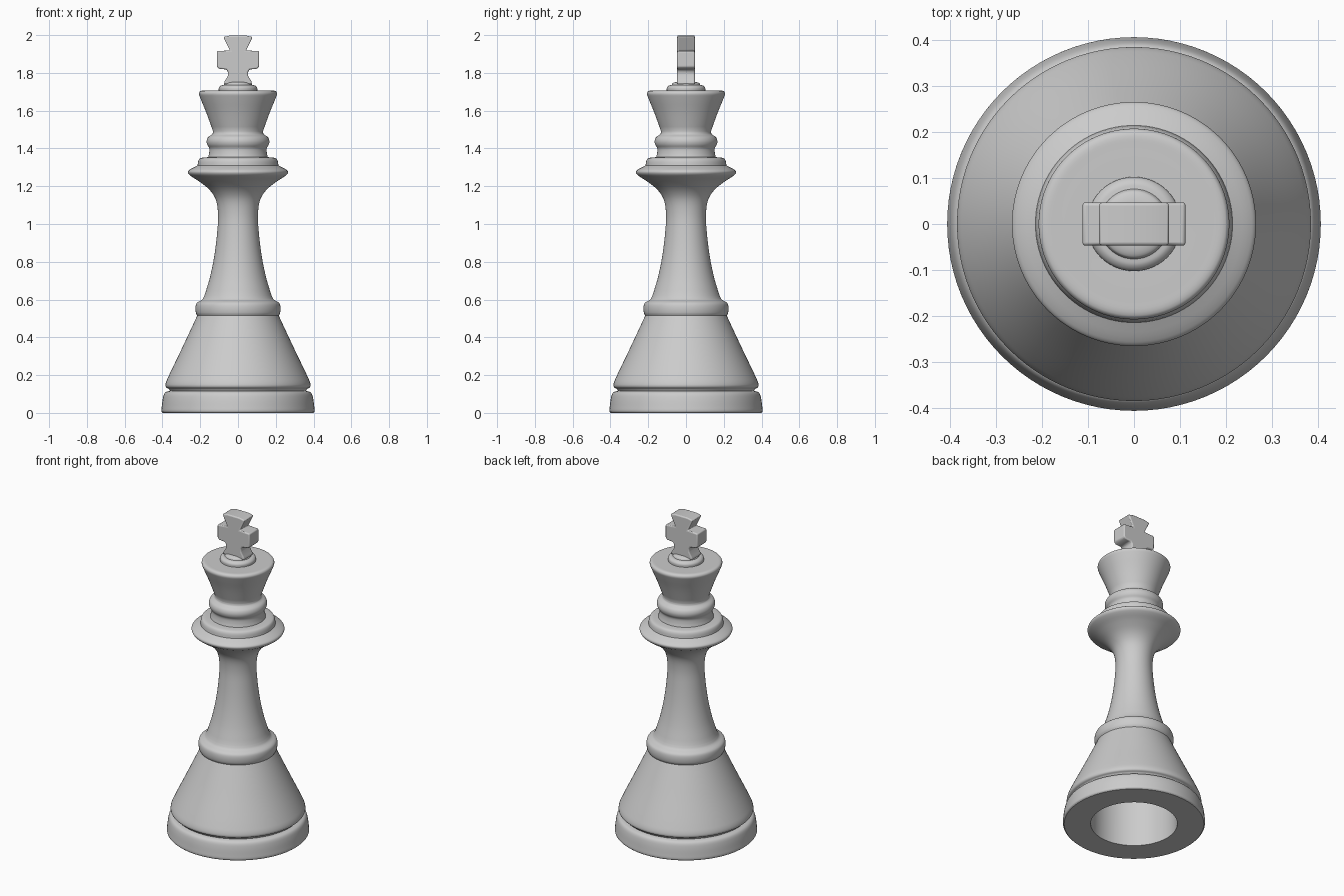
import bpy, bmesh, math
from mathutils import Vector
from mathutils.geometry import interpolate_bezier

if "Cube" in bpy.data.objects:
    bpy.data.objects.remove(bpy.data.objects["Cube"])

# Profile (radius, height): each run is a smooth curve, runs meet in an edge
RUNS = [
    # bored hole in the underside
    [(0, 0.38), (0.245, 0.38)],
    [(0.245, 0.38), (0.247, 0)],
    [(0.247, 0), (0.398, 0)],
    # foot
    [(0.398, 0), (0.405, 0.008), (0.404, 0.03), (0.396, 0.085), (0.385, 0.108), (0.36, 0.117)],
    # flared skirt
    [(0.36, 0.117), (0.368, 0.128), (0.381, 0.136), (0.384, 0.15), (0.374, 0.18), (0.30, 0.335),
     (0.232, 0.48), (0.216, 0.515)],
    # waist ring
    [(0.216, 0.515), (0.223, 0.53), (0.225, 0.56), (0.218, 0.582), (0.19, 0.6), (0.178, 0.62)],
    # stem and flange
    [(0.178, 0.62), (0.148, 0.72), (0.124, 0.84), (0.108, 0.98), (0.106, 1.06), (0.118, 1.13),
     (0.15, 1.18), (0.205, 1.225), (0.255, 1.258), (0.265, 1.275), (0.255, 1.288), (0.214, 1.31)],
    # collar step
    [(0.214, 1.31), (0.21, 1.335), (0.2, 1.348), (0.158, 1.354)],
    # neck ring
    [(0.158, 1.354), (0.153, 1.375), (0.152, 1.4), (0.163, 1.42), (0.166, 1.44), (0.158, 1.46),
     (0.136, 1.476), (0.132, 1.49)],
    # crown
    [(0.132, 1.49), (0.168, 1.59), (0.203, 1.675), (0.207, 1.692), (0.198, 1.704), (0.17, 1.706),
     (0.102, 1.706)],
    # button under the cross
    [(0.102, 1.706), (0.101, 1.722), (0.09, 1.733), (0.076, 1.736)],
    [(0.076, 1.736), (0.07, 1.746), (0.05, 1.752), (0, 1.753)],
]


def smooth_run(pts, steps=4):
    p = [Vector((r, 0, z)) for r, z in pts]
    if len(p) == 2:
        return p
    n = len(p)
    tan = [(p[min(i + 1, n - 1)] - p[max(i - 1, 0)]).normalized() for i in range(n)]
    out = [p[0]]
    for i in range(n - 1):
        h = (p[i + 1] - p[i]).length / 3
        out += interpolate_bezier(p[i], p[i] + tan[i] * h, p[i + 1] - tan[i + 1] * h, p[i + 1], steps + 1)[1:]
    return out


def finish(name, bm, angle):
    bmesh.ops.recalc_face_normals(bm, faces=bm.faces)
    me = bpy.data.meshes.new(name)
    bm.to_mesh(me)
    bm.free()
    ob = bpy.data.objects.new(name, me)
    bpy.context.collection.objects.link(ob)
    bpy.ops.object.select_all(action='DESELECT')
    ob.select_set(True)
    bpy.context.view_layer.objects.active = ob
    bpy.ops.object.shade_smooth_by_angle(angle=math.radians(angle))
    return ob


# Turned body: one lathed profile
profile = []
for run in RUNS:
    profile += smooth_run(run)[0 if not profile else 1:]
bm = bmesh.new()
verts = [bm.verts.new(p) for p in profile]
edges = [bm.edges.new(e) for e in zip(verts, verts[1:])]
bmesh.ops.spin(bm, geom=verts + edges, cent=(0, 0, 0), axis=(0, 0, 1),
               angle=math.tau, steps=96, use_duplicate=False)
bmesh.ops.remove_doubles(bm, verts=bm.verts, dist=0.0004)
finish("turned_body", bm, 40)

# Cross finial: mirrored outline, extruded and bevelled
half = [(0.074, 1.74), (0.07, 1.757), (0.053, 1.785), (0.053, 1.806), (0.062, 1.818), (0.1, 1.822),
        (0.112, 1.832), (0.112, 1.915), (0.043, 1.919), (0.078, 1.99), (0.04, 1.998)]
outline = half + [(-x, z) for x, z in reversed(half)]
bm = bmesh.new()
face = bm.faces.new([bm.verts.new((x, -0.047, z)) for x, z in outline])
ext = bmesh.ops.extrude_face_region(bm, geom=[face])
bmesh.ops.translate(bm, vec=(0, 0.094, 0), verts=[v for v in ext['geom'] if isinstance(v, bmesh.types.BMVert)])
cross = finish("cross_finial", bm, 35)
bev = cross.modifiers.new("soft_edges", 'BEVEL')
bev.width = 0.007
bev.segments = 3
bev.limit_method = 'ANGLE'
bev.angle_limit = math.radians(35)
